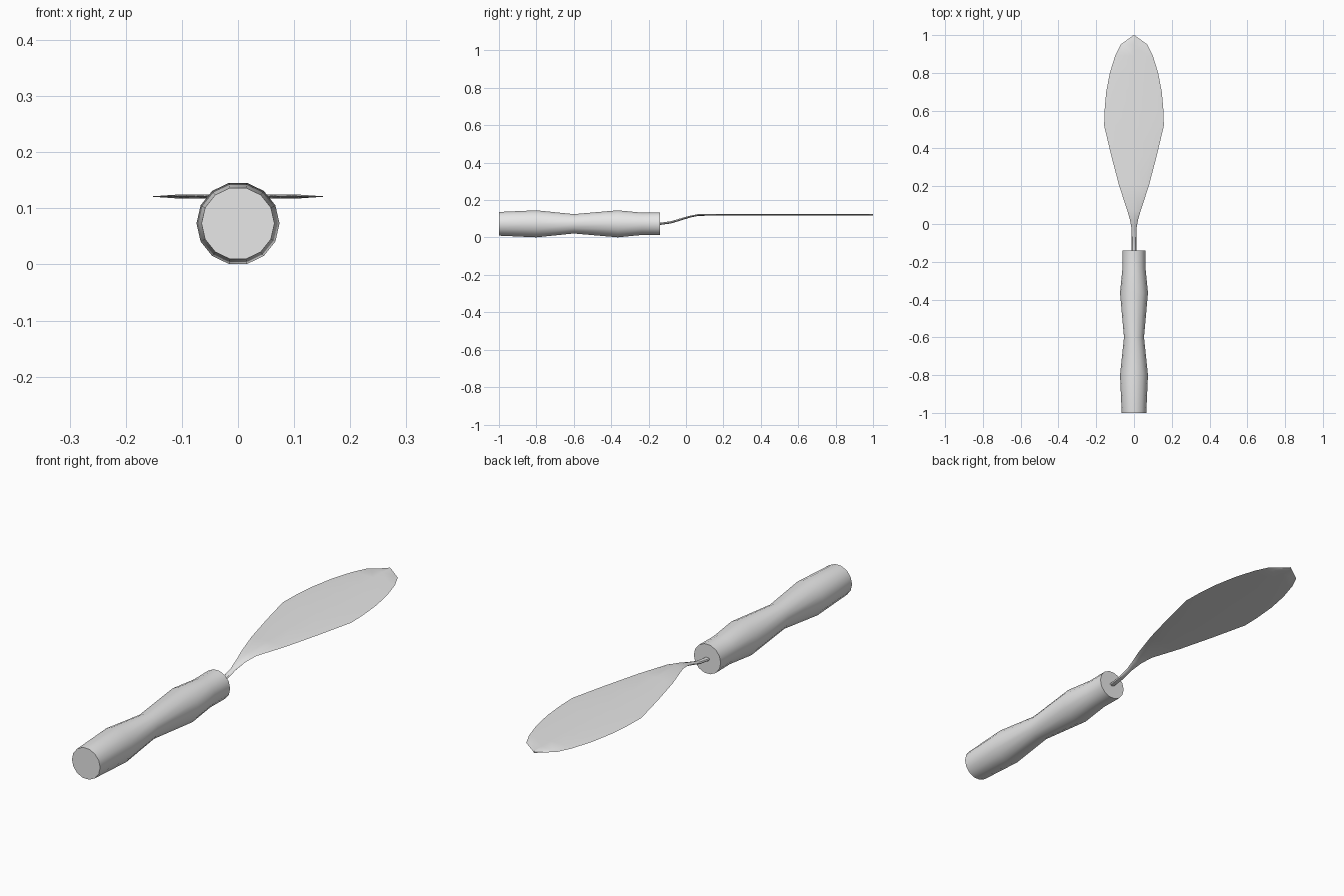
import bpy, bmesh
from math import sin, cos, tau

old = bpy.data.objects.get("Cube")
if old:
    bpy.data.objects.remove(old, do_unlink=True)

grey = bpy.data.materials.new("plain grey")
grey.use_nodes = True
grey.diffuse_color = (0.8, 0.8, 0.8, 1)
grey.node_tree.nodes["Principled BSDF"].inputs["Base Color"].default_value = (0.8, 0.8, 0.8, 1)


def loft(name, sections, sides):
    """Skin elliptical sections (y, centre z, half width, half height) along y."""
    bm = bmesh.new()
    rings = []
    for y, z, w, h in sections:
        rings.append([bm.verts.new((w * cos(tau * i / sides), y, z + h * sin(tau * i / sides)))
                      for i in range(sides)])
    for a, b in zip(rings, rings[1:]):
        for i in range(sides):
            j = (i + 1) % sides
            bm.faces.new((a[i], a[j], b[j], b[i]))
    bm.faces.new(rings[0])
    bm.faces.new(rings[-1])
    bmesh.ops.recalc_face_normals(bm, faces=bm.faces)
    mesh = bpy.data.meshes.new(name)
    bm.to_mesh(mesh)
    bm.free()
    mesh.materials.append(grey)
    obj = bpy.data.objects.new(name, mesh)
    bpy.context.collection.objects.link(obj)
    bpy.ops.object.select_all(action='DESELECT')
    obj.select_set(True)
    bpy.context.view_layer.objects.active = obj
    bpy.ops.object.shade_smooth_by_angle(angle=0.55)
    return obj


# Turned handle with two swells and a straight collar
axis = 0.073
handle = [(-1, 0.065), (-0.8, 0.074), (-0.6, 0.053), (-0.365, 0.074), (-0.235, 0.061), (-0.14, 0.062)]
loft("handle", [(y, axis, r, r) for y, r in handle], 14)

# Bent neck flowing into a thin leaf-shaped blade
level = 0.121
neck = [(-0.16, 0.073, 0.012, 0.006), (-0.13, 0.074, 0.012, 0.006), (-0.08, 0.081, 0.012, 0.006),
        (-0.03, 0.096, 0.012, 0.006), (0.02, 0.111, 0.021, 0.005), (0.07, level, 0.035, 0.005)]
leaf = [(0.2, 0.078), (0.36, 0.12), (0.52, 0.158), (0.6, 0.156), (0.7, 0.147), (0.8, 0.128),
        (0.89, 0.1), (0.95, 0.071), (1, 0.002)]
loft("blade", neck + [(y, level, w, 0.0045) for y, w in leaf], 8)
